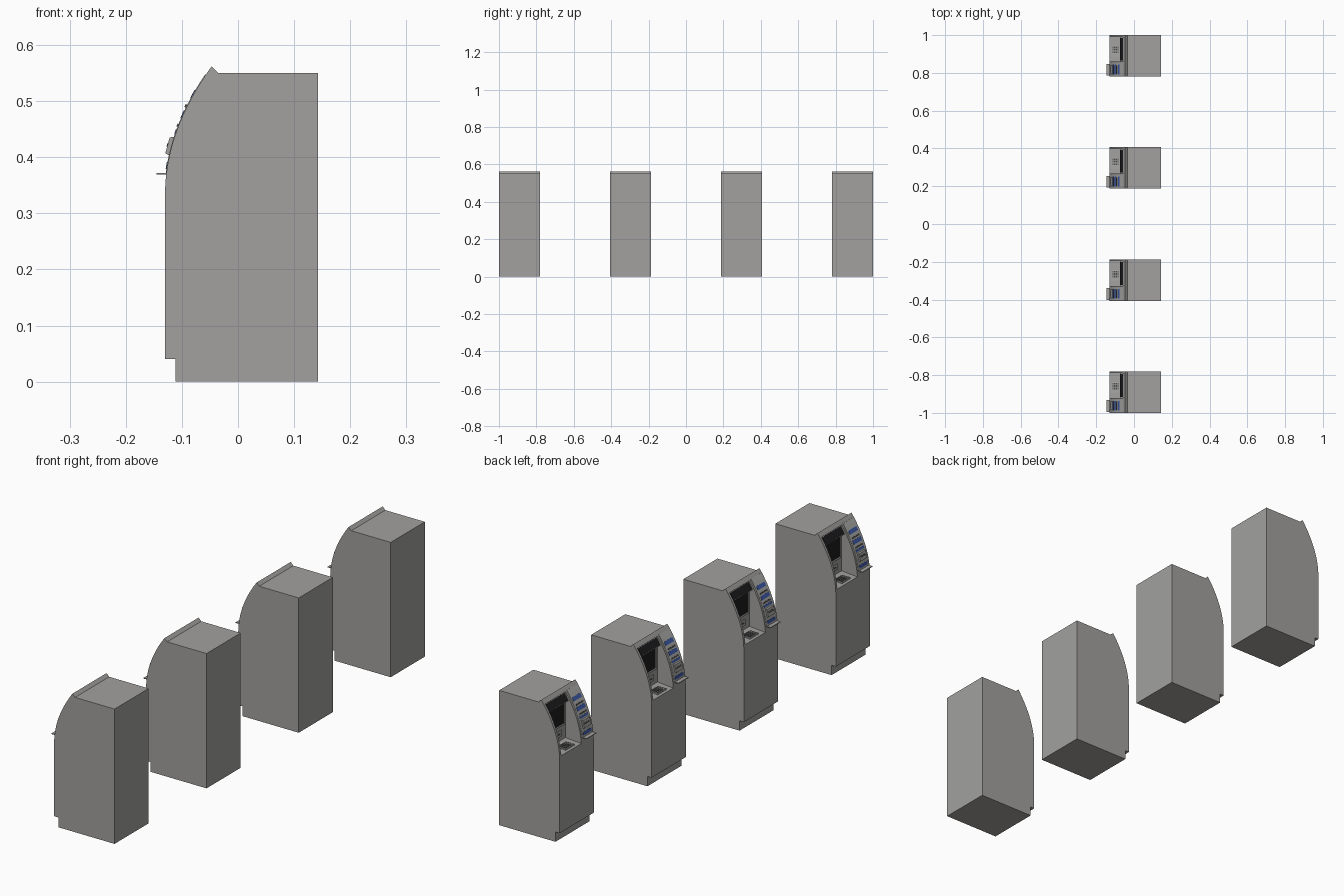
import bpy, bmesh, math
from mathutils import Vector

if "Cube" in bpy.data.objects:
    bpy.data.objects.remove(bpy.data.objects["Cube"])

W = 0.11                                   # half width of one machine
CENTRES = (-0.89, -0.297, 0.297, 0.89)     # four machines in a row along y


def material(name, *rgb):
    m = bpy.data.materials.new(name)
    m.diffuse_color = (*rgb, 1)
    m.use_nodes = True
    m.node_tree.nodes["Principled BSDF"].inputs["Base Color"].default_value = m.diffuse_color
    return m


GREY = material("body grey", 0.36, 0.355, 0.345)
LIGHT = material("panel grey", 0.42, 0.42, 0.41)
DARK = material("dark grey", 0.08, 0.08, 0.085)
BLACK = material("screen black", 0.012, 0.012, 0.014)
BLUE = material("label blue", 0.05, 0.11, 0.42)
parts = []


def prism(name, profile, y0, y1, mat, keep=True):
    """Closed (x, z) profile extruded from y0 to y1."""
    bm = bmesh.new()
    face = bm.faces.new([bm.verts.new((x, y0, z)) for x, z in profile])
    out = bmesh.ops.extrude_face_region(bm, geom=[face])["geom"]
    verts = [g for g in out if isinstance(g, bmesh.types.BMVert)]
    bmesh.ops.translate(bm, verts=verts, vec=(0, y1 - y0, 0))
    bmesh.ops.recalc_face_normals(bm, faces=bm.faces[:])
    me = bpy.data.meshes.new(name)
    bm.to_mesh(me)
    bm.free()
    me.materials.append(mat)
    ob = bpy.data.objects.new(name, me)
    bpy.context.collection.objects.link(ob)
    if keep:
        parts.append(ob)
    return ob


def box(name, x0, x1, y0, y1, z0, z1, mat):
    return prism(name, [(x0, z0), (x1, z0), (x1, z1), (x0, z1)], y0, y1, mat)


# Curved front: outer skin and the housing line behind it
def outer(z, off=0.0):
    t = max(0, (z - 0.333) / 0.229)
    n = Vector((-1, 2 * 0.083 * t / 0.229)).normalized()
    return (-0.13 + 0.083 * t * t + n.x * off, z + n.y * off)


def inner(z):
    t = (z - 0.333) / 0.217
    return (-0.111 + 0.076 * t * t, z)


def steps(a, b, n):
    return [a + (b - a) * i / n for i in range(n + 1)]


def plate(name, z0, z1, y0, y1, low, high, mat, n=2):
    """Plate that follows the curved front between two offsets."""
    pts = [outer(z, high) for z in steps(z0, z1, n)]
    pts += [outer(z, low) for z in steps(z1, z0, n)]
    return prism(name, pts, y0, y1, mat)


# Cabinet: safe, door, upper housing and curved fascia
box("safe_body", -0.111, 0.143, -W, W, 0, 0.333, GREY)
box("safe_door", -0.13, -0.111, -W, W, 0.04, 0.333, GREY)
housing = prism("upper_housing", [inner(z) for z in steps(0.333, 0.55, 16)]
                + [(0.143, 0.55), (0.143, 0.333)], -W, W, GREY)
fascia = prism("fascia", [outer(z) for z in steps(0.333, 0.562, 16)]
               + [inner(z) for z in steps(0.55, 0.333, 16)], -W, W, GREY)

# Screen alcove cut through fascia and housing
cutter = prism("alcove_cutter", [(-0.2, 0.352), (-0.13, 0.352), (-0.058, 0.358),
               (-0.058, 0.512), outer(0.515, -0.006), outer(0.545, -0.006),
               outer(0.545, 0.05)], -0.03, 0.1, GREY, keep=False)
cutter.hide_render = True
for ob in (housing, fascia):
    mod = ob.modifiers.new("alcove", "BOOLEAN")
    mod.operation = "DIFFERENCE"
    mod.solver = "EXACT"
    mod.object = cutter
    bpy.context.view_layer.update()
    ev = ob.evaluated_get(bpy.context.evaluated_depsgraph_get())
    me = bpy.data.meshes.new_from_object(ev)
    ob.modifiers.clear()
    ob.data = me
bpy.data.objects.remove(cutter)

# Inside the alcove: header sign, screen, slot and keypad
plate("header_sign", 0.517, 0.543, -0.025, 0.095, -0.007, -0.003, BLACK)
box("screen_bezel", -0.061, -0.056, -0.022, 0.092, 0.415, 0.512, LIGHT)
box("screen", -0.063, -0.060, -0.012, 0.082, 0.424, 0.51, BLACK)
box("cash_slot_frame", -0.061, -0.056, 0.0, 0.07, 0.375, 0.4, LIGHT)
box("cash_slot", -0.062, -0.06, 0.008, 0.062, 0.384, 0.39, DARK)
box("keypad_base", -0.118, -0.078, -0.002, 0.054, 0.35, 0.3585, LIGHT)
for r in range(4):
    for c in range(4):
        x, y = -0.115 + r * 0.009, 0.002 + c * 0.0128
        box("key", x, x + 0.006, y, y + 0.009, 0.358, 0.3605, DARK if c else GREY)

# Service column beside the alcove
plate("service_panel", 0.372, 0.547, -0.105, -0.038, -0.002, 0.0012, LIGHT, 12)
for z in (0.512, 0.476):
    plate("blue_label", z - 0.007, z + 0.007, -0.098, -0.046, 0, 0.0022, BLUE)
plate("receipt_slot", 0.488, 0.493, -0.095, -0.05, 0, 0.004, DARK)
plate("card_slot", 0.454, 0.459, -0.095, -0.05, 0, 0.003, DARK)
prism("card_reader", [outer(0.403, -0.002), outer(0.405, 0.008), outer(0.433, 0.008),
      outer(0.437, -0.002)], -0.095, -0.05, GREY)
plate("reader_mouth", 0.417, 0.423, -0.088, -0.057, 0, 0.0088, DARK)
plate("blue_label", 0.441, 0.449, -0.098, -0.046, 0, 0.0022, BLUE)
plate("blue_label", 0.379, 0.391, -0.098, -0.046, 0, 0.0022, BLUE)
box("tray_shelf", -0.145, -0.12, -0.105, -0.042, 0.369, 0.372, GREY)

# Soft shading over the curve, sharp edges kept
bpy.ops.object.select_all(action="DESELECT")
for ob in (housing, fascia):
    ob.select_set(True)
bpy.context.view_layer.objects.active = fascia
bpy.ops.object.shade_smooth_by_angle(angle=math.radians(25))

# Repeat the machine along the row
for ob in parts:
    for y in CENTRES[1:]:
        twin = ob.copy()
        twin.location.y = y
        bpy.context.collection.objects.link(twin)
    ob.location.y = CENTRES[0]
